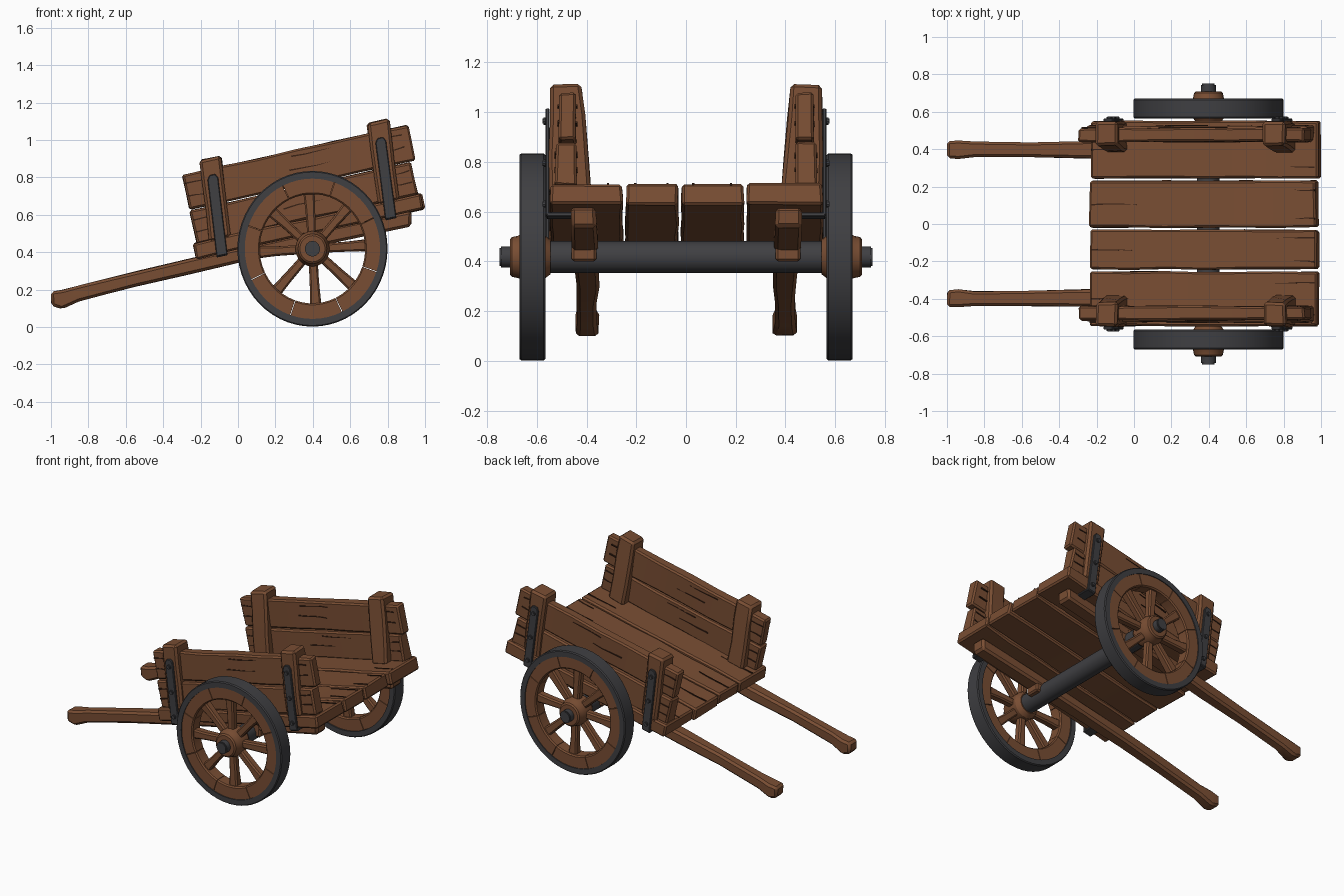
import bpy, bmesh, math, random
from mathutils import Matrix, Vector

random.seed(4)
cube = bpy.data.objects.get("Cube")
if cube:
    bpy.data.objects.remove(cube)


def material(name, color, rough):
    m = bpy.data.materials.new(name)
    m.use_nodes = True
    m.diffuse_color = (*color, 1)
    bsdf = next(n for n in m.node_tree.nodes if n.type == 'BSDF_PRINCIPLED')
    bsdf.inputs["Base Color"].default_value = (*color, 1)
    bsdf.inputs["Roughness"].default_value = rough
    return m


WOOD = material("brown wood", (0.19, 0.075, 0.033), 0.8)
IRON = material("dark iron", (0.05, 0.05, 0.055), 0.6)
CRACK = material("dark crack", (0.04, 0.016, 0.008), 0.9)

# The cart bed is tilted; u runs along it, v points up from the floor surface
TILT = math.radians(12.4)
BED = Matrix.Translation((0.37, 0, 0.58)) @ Matrix.Rotation(-TILT, 4, 'Y')
WORLD = Matrix.Identity(4)
HUB = Matrix.Translation((0.398, 0, 0.418)) @ Matrix.Diagonal((0.965, 1, 1, 1))


def finish(name, bm, mat, frame):
    bm.transform(frame)
    bmesh.ops.recalc_face_normals(bm, faces=bm.faces)
    me = bpy.data.meshes.new(name)
    bm.to_mesh(me)
    bm.free()
    me.materials.append(mat)
    me.shade_smooth()
    me.set_sharp_from_angle(angle=math.radians(32))
    ob = bpy.data.objects.new(name, me)
    bpy.context.collection.objects.link(ob)
    return ob


def loft(name, stations, mat=WOOD, frame=WORLD, axis='x', bevel=0.008, rough=0.0, flip=1):
    """Four-sided beam through stations (t, a0, a1, b0, b1) along x or z."""
    bm = bmesh.new()
    rings = []
    for t, a0, a1, b0, b1 in stations:
        ring = []
        for a, b in ((a0, b0), (a1, b0), (a1, b1), (a0, b1)):
            p = Vector((t, a, b) if axis == 'x' else (a, b, t))
            p += Vector([random.uniform(-rough, rough) for _ in range(3)])
            p.y *= flip
            ring.append(bm.verts.new(p))
        rings.append(ring)
    bm.faces.new(rings[0])
    bm.faces.new(rings[-1])
    for r, q in zip(rings, rings[1:]):
        for i in range(4):
            j = (i + 1) % 4
            bm.faces.new((r[i], r[j], q[j], q[i]))
    if bevel:
        bmesh.ops.recalc_face_normals(bm, faces=bm.faces)
        sharp = [e for e in bm.edges if e.calc_face_angle(0) > 0.6]
        bmesh.ops.bevel(bm, geom=sharp, offset=bevel, segments=1,
                        affect='EDGES', clamp_overlap=True)
    return finish(name, bm, mat, frame)


def plank(name, u0, u1, y0, y1, v0, v1, flip=1, cuts=6):
    stations = [(u0 + (u1 - u0) * i / cuts, y0, y1, v0, v1) for i in range(cuts + 1)]
    return loft(name, stations, frame=BED, rough=0.004, flip=flip, bevel=0.01)


def crack(u, length, y, v, upright, flip=1):
    """Thin tapering split plate, on a wall when upright, else on the floor."""
    w, d = (0.004, 0.0045)
    st = []
    for k, s in ((0, 1), (0.35, 0.8), (0.7, 0.5), (1, 0.05)):
        a, b = (d, w * s) if upright else (w * s, d)
        off = random.uniform(-0.004, 0.004)
        yy, vv = (y, v + off) if upright else (y + off, v)
        st.append((u + length * k, yy - a, yy + a, vv - b, vv + b))
    loft("wood_crack", st, CRACK, BED, bevel=0, flip=flip)


def sweep(name, profile, mat, frame, start=0.0, end=math.tau, steps=48):
    """Sweep a closed (radius, y) profile round the y axis."""
    full = end - start > 6.28
    bm = bmesh.new()
    rings = []
    for i in range(steps if full else steps + 1):
        a = start + (end - start) * i / steps
        rings.append([bm.verts.new((r * math.sin(a), y, r * math.cos(a))) for r, y in profile])
    n = len(profile)
    pairs = list(zip(rings, rings[1:]))
    if full:
        pairs.append((rings[-1], rings[0]))
    else:
        bm.faces.new(rings[0])
        bm.faces.new(rings[-1])
    for r, q in pairs:
        for i in range(n):
            j = (i + 1) % n
            bm.faces.new((r[i], r[j], q[j], q[i]))
    return finish(name, bm, mat, frame)


def cylinder(name, radius, y0, y1, mat, frame, sides=16, bevel=0.006):
    bm = bmesh.new()
    bmesh.ops.create_cone(bm, cap_ends=True, segments=sides, radius1=radius,
                          radius2=radius, depth=abs(y1 - y0))
    rims = [e for e in bm.edges if e.calc_face_angle(0) > 1]
    bmesh.ops.bevel(bm, geom=rims, offset=bevel, segments=2, affect='EDGES')
    turn = Matrix.Translation((0, (y0 + y1) / 2, 0)) @ Matrix.Rotation(math.pi / 2, 4, 'X')
    return finish(name, bm, mat, frame @ turn)


# Floor planks
for i, (y0, y1) in enumerate(((-0.545, -0.255), (-0.243, -0.032), (-0.02, 0.232), (0.245, 0.55))):
    shift = random.uniform(-0.006, 0.006)
    plank(f"floor_plank_{i + 1}", -0.62 + shift, 0.62 + shift, y0, y1, -0.085, 0)
    for k in range(3):
        y = y0 + (y1 - y0) * (0.2 + 0.3 * k)
        size = random.uniform(0.1, 0.25)
        if k % 2:
            crack(-0.61, size, y, 0, False)
        else:
            crack(0.61, -size, y, 0, False)

# Axle
cylinder("axle_beam", 0.064, -0.565, 0.565, IRON, HUB, 14, 0.01)

for side, s in (("left", 1), ("right", -1)):
    # Side wall boards
    plank(f"{side}_lower_board", -0.605, 0.605, 0.44, 0.525, -0.005, 0.174, s)
    plank(f"{side}_upper_board", -0.605, 0.635, 0.44, 0.513, 0.181, 0.372, s)
    for y_out, y_in, v in ((0.525, 0.44, 0.06), (0.525, 0.44, 0.12),
                           (0.513, 0.44, 0.25), (0.513, 0.44, 0.32)):
        for y in (y_out, y_in):
            crack(-0.595, random.uniform(0.08, 0.2), y, v, True, s)
            crack(0.59, -random.uniform(0.08, 0.2), y, v + 0.01, True, s)
            crack(random.uniform(-0.25, 0), 0.22, y, v + 0.02, True, s)

    # Upright posts with iron straps and bolts
    for place, bottom, top in (("front", -0.478, -0.437), ("rear", 0.445, 0.481)):
        def mid(v):
            return bottom + (top - bottom) * v / 0.42
        post = [(v, mid(v) - 0.06, mid(v) + 0.06, y0, y1) for v, y0, y1 in
                ((-0.01, 0.382, 0.55), (0.14, 0.393, 0.55), (0.3, 0.408, 0.549), (0.428, 0.42, 0.545))]
        loft(f"{side}_{place}_post", post, frame=BED, axis='z', bevel=0.014, rough=0.004, flip=s)
        strap = [(v, mid(v) - w, mid(v) + w, 0.548, 0.565) for v, w in
                 ((-0.095, 0.03), (0.1, 0.029), (0.315, 0.029), (0.338, 0.016))]
        loft(f"{side}_{place}_strap", strap, IRON, BED, 'z', 0.004, flip=s)
        foot = mid(-0.09)
        loft(f"{side}_{place}_strap_foot",
             [(foot - 0.03, 0.46, 0.56, -0.1, -0.085), (foot + 0.03, 0.46, 0.56, -0.1, -0.085)],
             IRON, BED, bevel=0.003, flip=s)
        for v in (0.29, 0.12, -0.045):
            cylinder(f"{side}_{place}_bolt", 0.015, s * 0.56, s * 0.576, IRON,
                     BED @ Matrix.Translation((mid(v), 0, v)), 10, 0.004)

    # Pulling shaft with thicker handle end, running back under the floor
    shaft = [(-1.0, 0.353, 0.442, 0.115, 0.187), (-0.94, 0.35, 0.445, 0.098, 0.198),
             (-0.85, 0.358, 0.44, 0.138, 0.222), (-0.55, 0.358, 0.438, 0.215, 0.296),
             (-0.24, 0.35, 0.442, 0.287, 0.37), (0.1, 0.35, 0.45, 0.365, 0.444),
             (0.5, 0.355, 0.46, 0.448, 0.53), (0.925, 0.36, 0.465, 0.54, 0.622)]
    loft(f"{side}_shaft", shaft, bevel=0.014, rough=0.003, flip=s)
    # Block that seats the axle
    loft(f"{side}_axle_block", [(0.31, 0.36, 0.46, 0.4, 0.48), (0.49, 0.36, 0.46, 0.4, 0.5)],
         bevel=0.01, flip=s)

    # Wheel: iron tyre, wooden rim pieces, spokes, hub and axle end
    tyre = [(r, s * y) for r, y in ((0.375, 0.565), (0.41, 0.565), (0.416, 0.572),
                                    (0.416, 0.663), (0.41, 0.67), (0.375, 0.67))]
    sweep(f"{side}_tyre", tyre, IRON, HUB, steps=56)
    rim = [(r, s * y) for r, y in ((0.292, 0.582), (0.3, 0.574), (0.38, 0.574),
                                   (0.38, 0.664), (0.3, 0.664), (0.292, 0.656))]
    for k in range(8):
        a = math.radians(45 * k - 3.5)
        half = math.radians(22.2)
        sweep(f"{side}_rim_piece", rim, WOOD, HUB, a - half, a + half, 6)
        spoke = [(0.06, -0.024, 0.024, 0.595, 0.645), (0.2, -0.026, 0.026, 0.593, 0.645),
                 (0.3, -0.031, 0.031, 0.59, 0.648)]
        loft(f"{side}_spoke", spoke, frame=HUB @ Matrix.Rotation(a, 4, 'Y'), axis='z',
             bevel=0.009, rough=0.002, flip=s)
    hub = [(r, s * y) for r, y in ((0.03, 0.545), (0.07, 0.545), (0.092, 0.575), (0.095, 0.655),
                                   (0.085, 0.675), (0.08, 0.7), (0.07, 0.708), (0.03, 0.708))]
    sweep(f"{side}_hub", hub, WOOD, HUB, steps=20)
    cylinder(f"{side}_axle_end", 0.042, s * 0.53, s * 0.75, IRON, HUB, 14)
